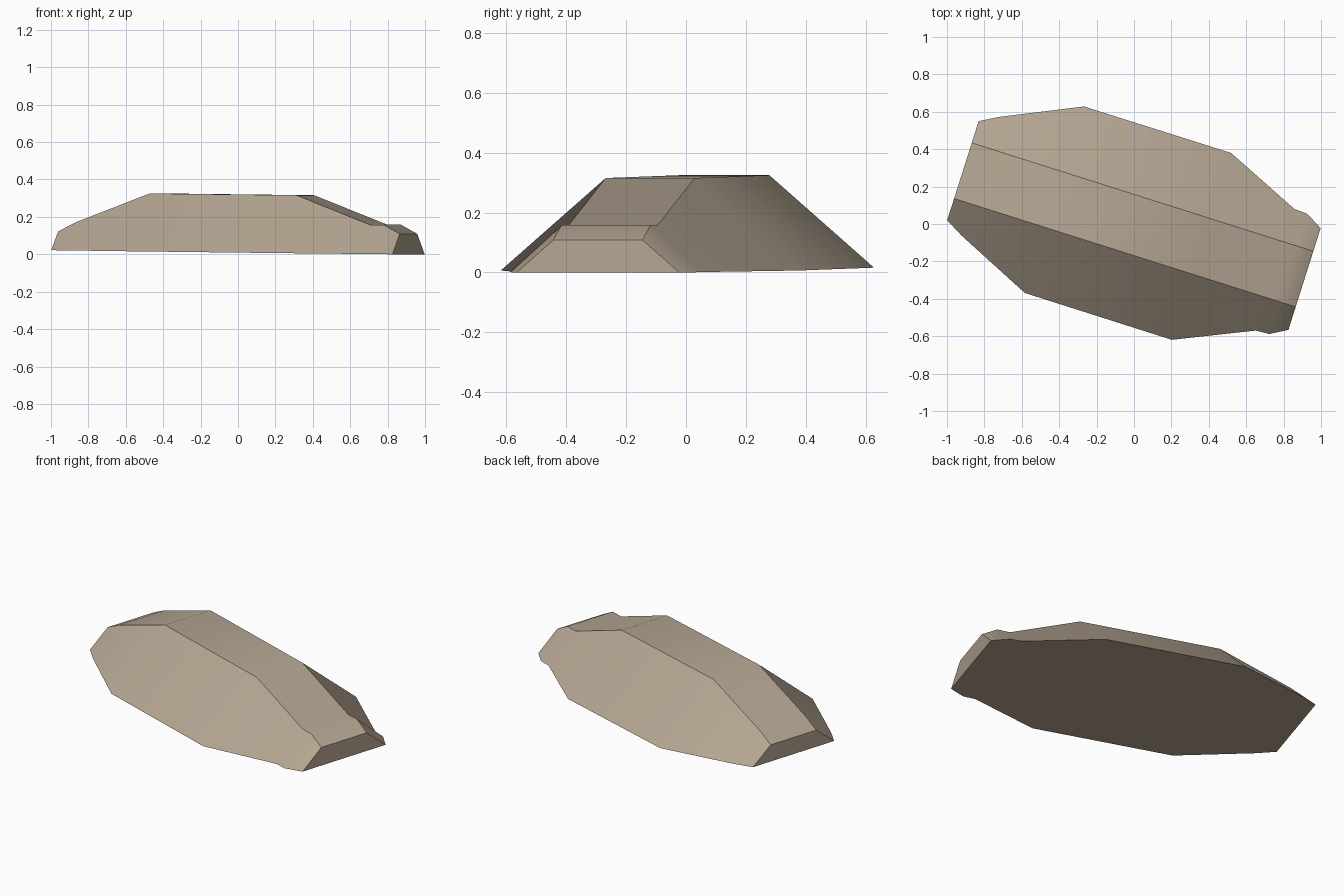
import bpy, bmesh, math
from mathutils import Matrix

if "Cube" in bpy.data.objects:
    bpy.data.objects.remove(bpy.data.objects["Cube"])

# Stations along the length: (position, base half-width, height)
STATIONS = [
    (-0.958, 0.278, 0.100),
    (-0.860, 0.333, 0.150),
    (-0.445, 0.523, 0.309),
    (0.380, 0.524, 0.309),
    (0.793, 0.341, 0.155),
    (0.867, 0.337, 0.157),
    (0.958, 0.285, 0.109),
]
RIDGE = 0.156   # half-width of the flat top strip
YAW = math.radians(-17.6)
TILT = 0.0115   # slight downward slope towards the right end

bm = bmesh.new()

# Trapezoid ribs
ribs = []
for u, w, h in STATIONS:
    section = [(-w, 0), (w, 0), (RIDGE, h), (-RIDGE, h)]
    ribs.append([bm.verts.new((u, v - 0.005, z + TILT * (0.958 - u)))
                 for v, z in section])

# Skin between ribs, sides and top
for a, b in zip(ribs, ribs[1:]):
    for i in (1, 2, 3):
        j = (i + 1) % 4
        bm.faces.new((a[i], a[j], b[j], b[i]))

# Flat underside and end caps
bm.faces.new([r[0] for r in ribs] + [r[1] for r in reversed(ribs)])
bm.faces.new(ribs[0])
bm.faces.new(ribs[-1])

bmesh.ops.transform(bm, matrix=Matrix.Rotation(YAW, 4, 'Z'), verts=bm.verts)
bmesh.ops.recalc_face_normals(bm, faces=bm.faces)

mesh = bpy.data.meshes.new("faceted_hull")
bm.to_mesh(mesh)
bm.free()
hull = bpy.data.objects.new("faceted_hull", mesh)
bpy.context.collection.objects.link(hull)

# Soft bends along the length, crisp ridges and caps
bpy.context.view_layer.objects.active = hull
hull.select_set(True)
bpy.ops.object.shade_smooth_by_angle(angle=math.radians(30))

# Warm stone colour
mat = bpy.data.materials.new("tan")
mat.diffuse_color = (0.46, 0.38, 0.29, 1)
mat.use_nodes = True
mat.node_tree.nodes["Principled BSDF"].inputs["Base Color"].default_value = mat.diffuse_color
mesh.materials.append(mat)
